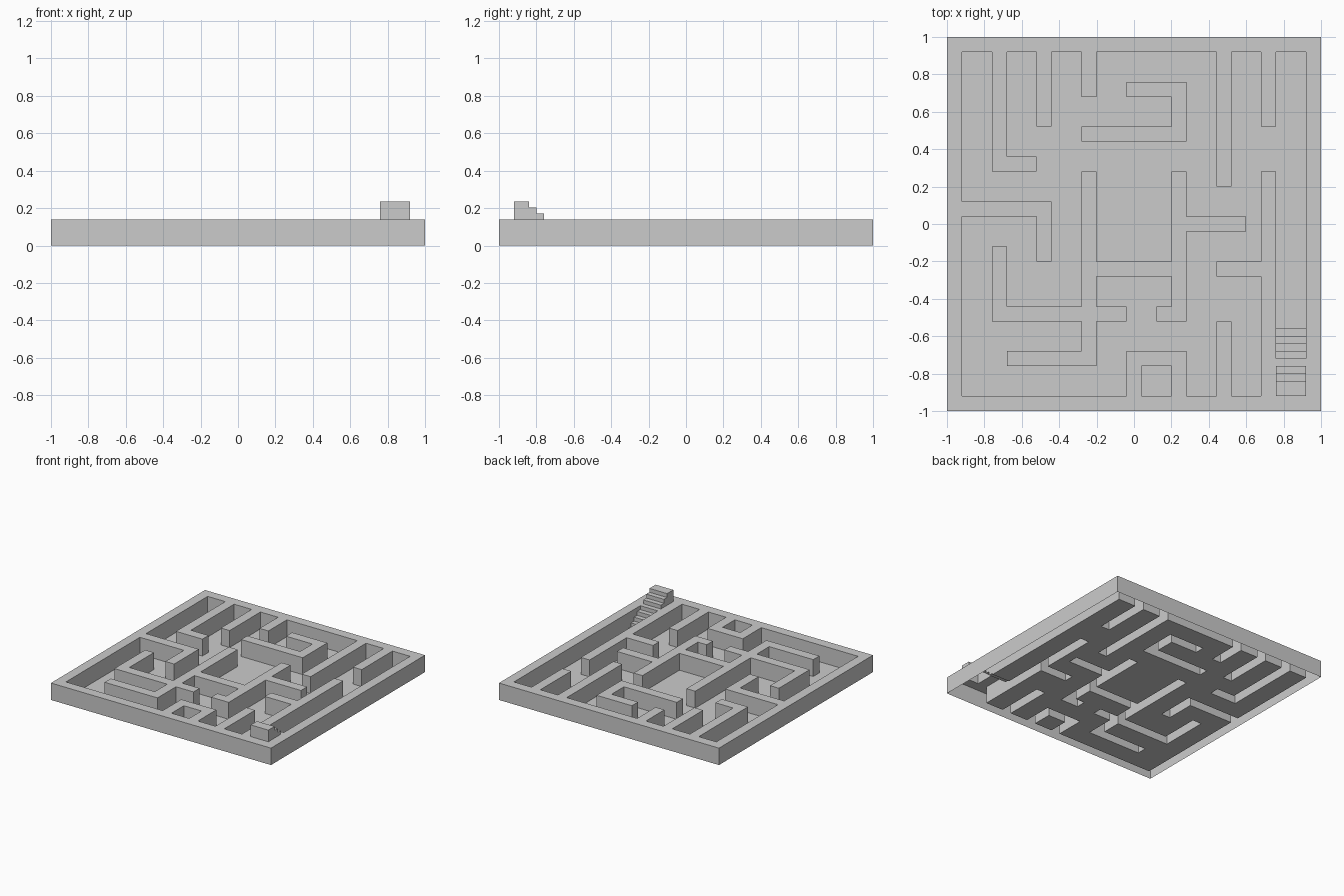
import bpy, bmesh, math
from mathutils import Vector

if "Cube" in bpy.data.objects:
    bpy.data.objects.remove(bpy.data.objects["Cube"])

CELL, HALF = 0.08, 0.04      # maze module, half module used along y for the steps
COLS, ROWS = 25, 50
WALL_H = 0.139
TOP_STEP, RISE = 0.235, 0.032

# wall runs on the 25 x 25 module grid: first column, first row, last column, last row
WALLS = [
    (0, 0, 24, 0), (0, 24, 24, 24), (0, 0, 0, 24), (24, 0, 24, 24),    # frame
    (3, 1, 3, 8), (3, 8, 5, 8), (6, 1, 6, 5), (9, 1, 9, 3),            # back left
    (18, 1, 18, 9), (21, 1, 21, 5),                                    # back right
    (12, 3, 15, 3), (15, 3, 15, 6), (9, 6, 15, 6),                     # hook
    (1, 11, 6, 11), (6, 11, 6, 14),                                    # left hook
    (9, 9, 9, 21), (10, 15, 14, 15), (15, 9, 15, 18),                  # centre room
    (3, 14, 3, 18), (3, 18, 11, 18), (14, 18, 15, 18), (4, 21, 9, 21),
    (16, 12, 19, 12), (21, 9, 21, 24), (18, 15, 20, 15),               # right side
    (18, 19, 18, 23), (12, 21, 15, 21), (12, 21, 12, 23), (15, 21, 15, 23),
]

height, part = {}, {}
for c0, r0, c1, r1 in WALLS:
    for c in range(c0, c1 + 1):
        for r in range(2 * r0, 2 * r1 + 2):
            height[c, r] = WALL_H

# staircase: eight treads climbing towards the front right corner, last one double depth
for c in (22, 23):
    for r in range(39, 48):
        height[c, r] = TOP_STEP - RISE * max(0, 46 - r)
        part[c, r] = "staircase"


def quad(bm, pts):
    bm.faces.new([bm.verts.new(p) for p in pts])


def build(name):
    """Open-bottomed sheet: a top per cell and a riser wherever the level drops."""
    bm = bmesh.new()
    for c in range(COLS):
        for r in range(ROWS):
            if part.get((c, r), "maze") != name:
                continue
            h = height.get((c, r), 0)
            x0, y1 = -1 + c * CELL, 1 - r * HALF
            x1, y0 = x0 + CELL, y1 - HALF
            corners = [(x0, y0), (x1, y0), (x1, y1), (x0, y1)]
            quad(bm, [(x, y, h) for x, y in corners])
            for k, (dc, dr) in enumerate([(0, 1), (1, 0), (0, -1), (-1, 0)]):
                low = height.get((c + dc, r + dr), 0)
                if low < h - 1e-5:
                    a, b = corners[k], corners[(k + 1) % 4]
                    quad(bm, [(*a, low), (*b, low), (*b, h), (*a, h)])
    bmesh.ops.remove_doubles(bm, verts=bm.verts, dist=1e-4)
    # merge coplanar cells into large flat faces
    bmesh.ops.dissolve_limit(bm, angle_limit=math.radians(1), verts=bm.verts, edges=bm.edges)
    mesh = bpy.data.meshes.new(name)
    bm.to_mesh(mesh)
    bm.free()
    bpy.context.collection.objects.link(bpy.data.objects.new(name, mesh))


build("maze")
build("staircase")
